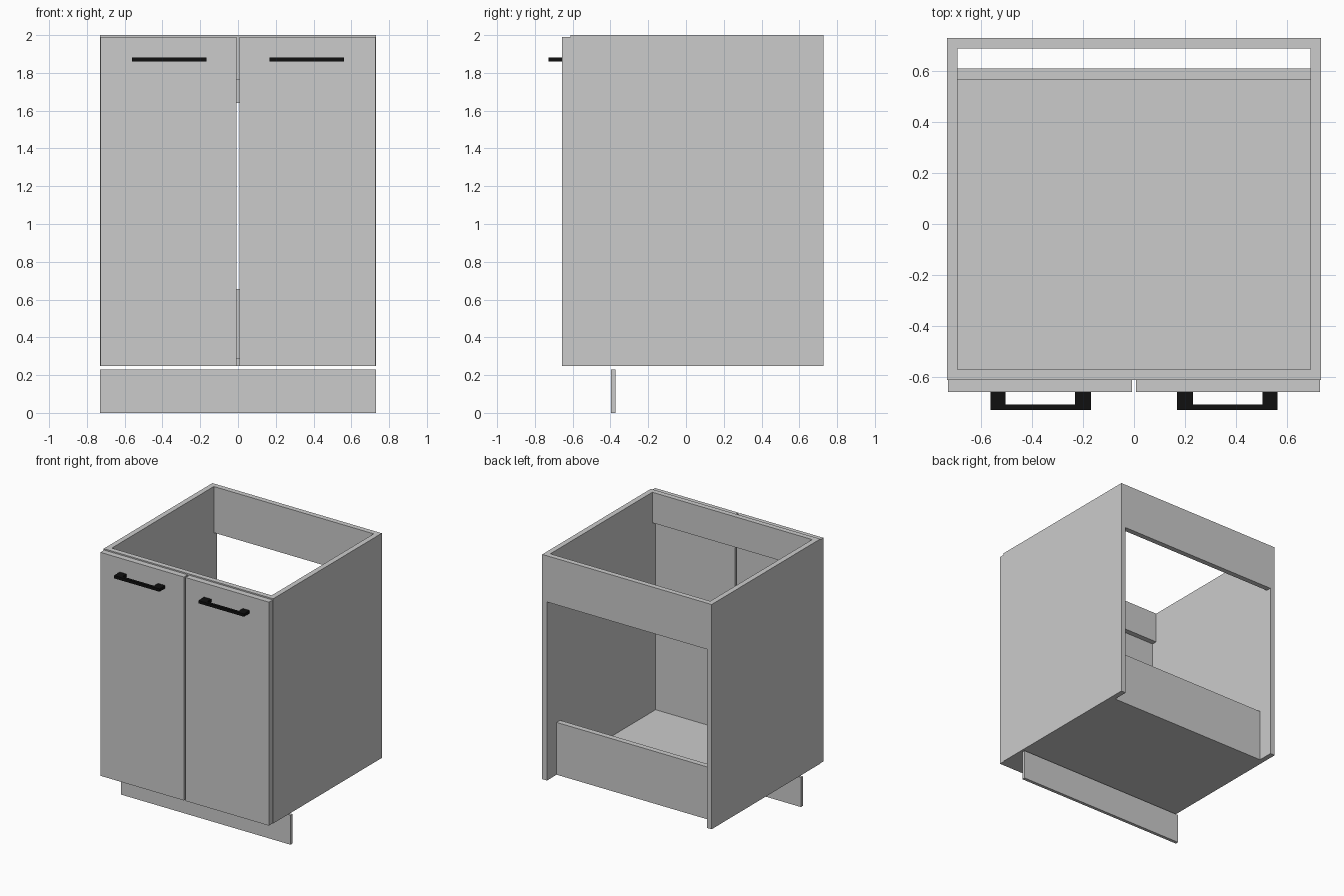
import bpy, bmesh

if "Cube" in bpy.data.objects:
    bpy.data.objects.remove(bpy.data.objects["Cube"])

W, BACK, FRONT = 0.731, 0.728, -0.611   # half width, carcass back and front
BOTTOM, TOP, T = 0.247, 2.0, 0.041      # carcass height range, board thickness
IN = W - T
DOOR_FRONT = -0.657


def extrude_profile(name, pts, z0, z1, mat=None):
    """Extrude a flat x/y outline from z0 up to z1."""
    bm = bmesh.new()
    face = bm.faces.new([bm.verts.new((x, y, z0)) for x, y in pts])
    geom = bmesh.ops.extrude_face_region(bm, geom=[face])["geom"]
    verts = [v for v in geom if isinstance(v, bmesh.types.BMVert)]
    bmesh.ops.translate(bm, verts=verts, vec=(0, 0, z1 - z0))
    bmesh.ops.recalc_face_normals(bm, faces=bm.faces)
    mesh = bpy.data.meshes.new(name)
    bm.to_mesh(mesh)
    bm.free()
    if mat:
        mesh.materials.append(mat)
    obj = bpy.data.objects.new(name, mesh)
    bpy.context.collection.objects.link(obj)
    return obj


def board(name, x, y, z):
    """Flat board given as (min, max) ranges."""
    pts = [(x[0], y[0]), (x[1], y[0]), (x[1], y[1]), (x[0], y[1])]
    return extrude_profile(name, pts, *z)


black = bpy.data.materials.new("black_metal")
black.diffuse_color = (0.005, 0.005, 0.005, 1)
black.use_nodes = True
black.node_tree.nodes["Principled BSDF"].inputs["Base Color"].default_value = black.diffuse_color

# Carcass boards between the side panels
board("floor_panel", (-IN, IN), (FRONT, 0.566), (BOTTOM, 0.288))
board("lower_back_panel", (-IN, IN), (0.566, 0.609), (BOTTOM, 0.655))
board("upper_back_rail", (-IN, IN), (BACK - T, BACK), (1.64, TOP))
board("front_rail", (-IN, IN), (FRONT, FRONT + T), (1.762, TOP))

# Recessed plinth
board("plinth", (-W, W), (-0.397, -0.372), (0, 0.23))

# Side panels, doors and U-shaped handles, mirrored left and right
handle = [(0.168, DOOR_FRONT), (0.168, -BACK), (0.561, -BACK), (0.561, DOOR_FRONT),
          (0.502, DOOR_FRONT), (0.502, -0.706), (0.230, -0.706), (0.230, DOOR_FRONT)]
for side, s in (("left", -1), ("right", 1)):
    board(f"{side}_side_panel", sorted((s * IN, s * W)), (FRONT, BACK), (BOTTOM, TOP))
    board(f"{side}_door", sorted((s * 0.007, s * 0.727)), (DOOR_FRONT, FRONT), (BOTTOM, 1.99))
    extrude_profile(f"{side}_handle", [(s * x, y) for x, y in handle], 1.859, 1.881, black)
